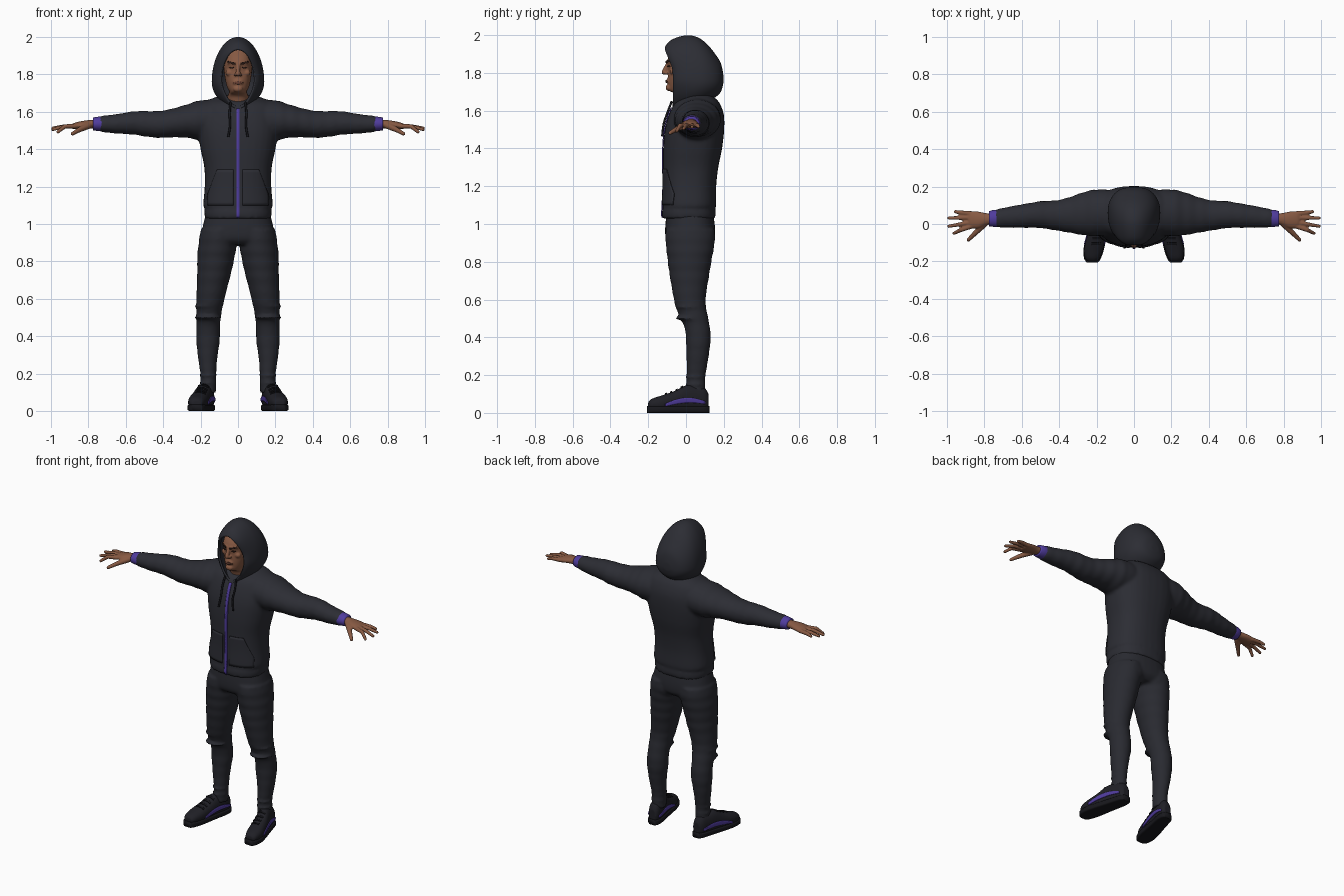
import bpy, bmesh, math
from mathutils import Vector, Matrix

cube = bpy.data.objects.get("Cube")
if cube:
    bpy.data.objects.remove(cube)


def material(name, *rgb):
    m = bpy.data.materials.new(name)
    m.use_nodes = True
    m.diffuse_color = (*rgb, 1)
    bsdf = m.node_tree.nodes["Principled BSDF"]
    bsdf.inputs["Base Color"].default_value = (*rgb, 1)
    bsdf.inputs["Roughness"].default_value = .8
    return m


CLOTH = material("charcoal cloth", .025, .026, .034)
DENIM = material("dark trouser cloth", .022, .023, .03)
BLACK = material("black rubber", .009, .009, .012)
SHOE = material("dark shoe fabric", .014, .014, .019)
PURPLE = material("purple trim", .08, .045, .34)
SKIN = material("brown skin", .24, .1, .055)
LIP = material("lip brown", .15, .055, .035)
BROW = material("dark brown hair", .03, .014, .01)


def spline(rows, steps=4):
    """Catmull-Rom interpolation of table rows."""
    out = []
    for i in range(len(rows) - 1):
        a, b, c, d = (Vector(rows[max(0, min(k, len(rows) - 1))]) for k in range(i - 1, i + 3))
        for s in range(steps):
            t = s / steps
            out.append(b + (c - a) * (t / 2) + (2 * a - 5 * b + 4 * c - d) * (t * t / 2)
                       + (3 * b - a - 3 * c + d) * (t ** 3 / 2))
    return out + [Vector(rows[-1])]


def loft(bm, rows, axis, power=2, side=1, fold=0, n=32):
    """Rows hold: place on axis, two centre coordinates, two radii."""
    rings = []
    for t, ca, cb, ra, rb in spline(rows):
        k = 1 + fold * math.sin(t * 90)
        ring = []
        for i in range(n):
            c, s = math.cos(math.tau * i / n), math.sin(math.tau * i / n)
            a = ca + ra * k * math.copysign(abs(c) ** (2 / power), c)
            b = cb + rb * k * math.copysign(abs(s) ** (2 / power), s)
            x, y, z = {"x": (t, a, b), "y": (a, t, b), "z": (a, b, t)}[axis]
            ring.append(bm.verts.new((x * side, y, z)))
        rings.append(ring)
    skin_rings(bm, rings)
    bm.faces.new(rings[0])
    bm.faces.new(rings[-1])


def skin_rings(bm, rings):
    n = len(rings[0])
    for r, q in zip(rings, rings[1:]):
        for i in range(n):
            bm.faces.new((r[i], r[(i + 1) % n], q[(i + 1) % n], q[i]))


def ball(bm, place, size):
    bmesh.ops.create_icosphere(bm, subdivisions=3, radius=1,
                               matrix=Matrix.Translation(place) @ Matrix.Diagonal((*size, 1)))


def beads(bm, p, q, r1, r2, count=14):
    for i in range(count + 1):
        r = r1 + (r2 - r1) * i / count
        ball(bm, Vector(p).lerp(Vector(q), i / count), (r, r, r))


def finish(bm, name, mat, voxel=0, relax=0):
    bmesh.ops.recalc_face_normals(bm, faces=bm.faces)
    me = bpy.data.meshes.new(name)
    bm.to_mesh(me)
    bm.free()
    me.materials.append(mat)
    for p in me.polygons:
        p.use_smooth = True
    ob = bpy.data.objects.new(name, me)
    bpy.context.collection.objects.link(ob)
    if voxel:
        m = ob.modifiers.new("blend", "REMESH")
        m.mode, m.voxel_size, m.use_smooth_shade = "VOXEL", voxel, True
    if relax:
        m = ob.modifiers.new("relax", "SMOOTH")
        m.iterations, m.factor = relax, .5
    return ob


def panel(name, mat, shape, target, axis, forward, mirror=True, nu=16, nv=4):
    """Thin plate draped on a target along one axis."""
    bm = bmesh.new()
    grid = [[bm.verts.new(shape(i / nu, j / nv)) for j in range(nv + 1)] for i in range(nu + 1)]
    for i in range(nu):
        for j in range(nv):
            bm.faces.new((grid[i][j], grid[i + 1][j], grid[i + 1][j + 1], grid[i][j + 1]))
    ob = finish(bm, name, mat)
    w = ob.modifiers.new("drape", "SHRINKWRAP")
    w.target, w.wrap_method, w.wrap_mode, w.offset = target, "PROJECT", "ABOVE_SURFACE", .003
    setattr(w, "use_project_" + axis, True)
    w.use_positive_direction, w.use_negative_direction = forward, not forward
    s = ob.modifiers.new("thickness", "SOLIDIFY")
    s.thickness, s.offset = .005, 0
    if mirror:
        ob.modifiers.new("both_sides", "MIRROR")
    return ob


# Jacket: torso and both sleeves blended together
bm = bmesh.new()
loft(bm, [(1.03, 0, .015, .178, .142), (1.07, 0, .015, .18, .142), (1.085, 0, .017, .175, .136),
          (1.1, 0, .018, .186, .142), (1.2, 0, .02, .178, .14), (1.3, 0, .025, .18, .146),
          (1.4, 0, .035, .2, .156), (1.5, 0, .045, .215, .157), (1.58, 0, .055, .21, .145),
          (1.64, 0, .06, .19, .118), (1.67, 0, .07, .14, .08), (1.69, 0, .07, .08, .05)], "z", 2.4)
for s in (1, -1):
    loft(bm, [(.1, .06, 1.56, .12, .105), (.2, .06, 1.555, .125, .106), (.27, .055, 1.55, .115, .09),
              (.35, .048, 1.54, .094, .077), (.42, .046, 1.532, .08, .072), (.5, .05, 1.536, .072, .068),
              (.56, .046, 1.54, .066, .062), (.65, .038, 1.535, .058, .052),
              (.72, .032, 1.535, .05, .044), (.745, .03, 1.535, .044, .038)], "x", side=s, fold=.018)
jacket = finish(bm, "jacket", CLOTH, .01, 4)

# Purple knitted cuffs
bm = bmesh.new()
for s in (1, -1):
    loft(bm, [(.715, .03, 1.535, .046, .04), (.75, .03, 1.535, .045, .038),
              (.775, .028, 1.535, .04, .034)], "x", side=s)
finish(bm, "cuffs", PURPLE)

# Zip and slanted front pockets
panel("zip", PURPLE, lambda u, v: (.018 * (v - .5), -.4, 1.035 + .58 * u), jacket, "y", True, False, 50)
panel("pockets", CLOTH, lambda u, v: (.025 + (.135 - .05 * max(0, v - .3) / .7) * u, -.4, 1.1 + .19 * v),
      jacket, "y", True, nv=12)

# Hood: egg-shaped sections from the face opening to the back
bm = bmesh.new()
rings = []
for y, w, top, low in spline([(-.072, .092, 1.935, 1.615), (-.05, .115, 1.975, 1.61), (0, .135, 2, 1.61),
                              (.06, .141, 1.99, 1.625), (.11, .135, 1.955, 1.645), (.155, .112, 1.9, 1.67),
                              (.185, .075, 1.85, 1.7), (.198, .025, 1.79, 1.745)]):
    ring = []
    for i in range(40):
        c, s = math.cos(math.tau * i / 40), math.sin(math.tau * i / 40)
        z = 1.76 + s * ((top - 1.76) if s > 0 else (1.76 - low))
        lean = max(0, min(1, (z - 1.82) / .1)) * max(0, min(1, -y / .072))
        pinch = 1 - .25 * max(0, -s) * max(0, min(1, (.05 - y) / .12))
        ring.append(bm.verts.new((w * c * pinch, y - .042 * lean, z)))
    rings.append(ring)
skin_rings(bm, rings)
bm.faces.new(rings[-1])
hood = finish(bm, "hood", CLOTH)
m = hood.modifiers.new("cloth_thickness", "SOLIDIFY")
m.thickness, m.offset = .014, -1
hood.modifiers.new("round", "SUBSURF").levels = 1

# Drawstrings
for s, label in ((1, "left"), (-1, "right")):
    cu = bpy.data.curves.new(label + "_drawstring", "CURVE")
    cu.dimensions, cu.bevel_depth, cu.bevel_resolution, cu.use_fill_caps = "3D", .006, 2, True
    sp = cu.splines.new("POLY")
    path = spline([(.04, -.075, 1.65), (.045, -.098, 1.59), (.042, -.118, 1.53), (.052, -.126, 1.465)])
    sp.points.add(len(path) - 1)
    for p, co in zip(sp.points, path):
        p.co = (co.x * s, co.y, co.z, 1)
    cu.materials.append(BLACK)
    bpy.context.collection.objects.link(bpy.data.objects.new(label + "_drawstring", cu))

# Head with nose, brow, cheeks and chin
bm = bmesh.new()
loft(bm, [(1.6, 0, .03, .055, .06), (1.68, 0, .02, .056, .065), (1.705, 0, -.02, .046, .068),
          (1.73, 0, -.018, .058, .076), (1.77, 0, -.013, .068, .083), (1.82, 0, -.005, .075, .089),
          (1.87, 0, .002, .077, .1), (1.92, 0, .02, .07, .085), (1.96, 0, .02, .04, .05)], "z", 2.2)
beads(bm, (0, -.096, 1.85), (0, -.117, 1.803), .01, .013)
ball(bm, (0, -.09, 1.722), (.026, .018, .018))
ball(bm, (0, -.092, 1.757), (.028, .012, .018))
for s in (1, -1):
    beads(bm, (.012 * s, -.097, 1.858), (.05 * s, -.078, 1.86), .009, .008)
    ball(bm, (.014 * s, -.105, 1.798), (.009, .011, .008))
    ball(bm, (.046 * s, -.07, 1.808), (.021, .017, .018))
head = finish(bm, "head", SKIN, .005, 3)
panel("eyebrows", BROW, lambda u, v: (.013 + .04 * u, -.4, 1.853 + .007 * u + .008 * v), head, "y", True)
panel("eyes", BROW, lambda u, v: (.018 + .026 * u, -.4, 1.836 + .008 * (v - .5) * math.sin(3.1 * u)),
      head, "y", True)
panel("lips", LIP, lambda u, v: (.05 * (u - .5), -.4, 1.755 + .014 * (v - .5) * math.sin(3.1 * u)),
      head, "y", True, False)

# Hands with spread fingers
bm = bmesh.new()
for s in (1, -1):
    loft(bm, [(.75, .028, 1.535, .03, .024), (.79, .026, 1.533, .032, .023), (.83, .022, 1.53, .044, .021),
              (.87, .023, 1.524, .046, .018), (.885, .023, 1.522, .038, .013)], "x", side=s)
    for y, tip in ((-.013, (.962, -.05, 1.492)), (.01, (.99, -.012, 1.505)),
                   (.034, (.989, .032, 1.513)), (.056, (.955, .066, 1.515))):
        mid = Vector((.925, (y + tip[1]) / 2, 1.522))
        beads(bm, (.87 * s, y, 1.523), (mid.x * s, mid.y, mid.z), .013, .0115)
        beads(bm, (mid.x * s, mid.y, mid.z), (tip[0] * s, *tip[1:]), .0115, .009)
    beads(bm, (.8 * s, 0, 1.525), (.845 * s, -.045, 1.505), .018, .014)
    beads(bm, (.845 * s, -.045, 1.505), (.885 * s, -.085, 1.482), .014, .01)
finish(bm, "hands", SKIN, .005, 2)

# Trousers: hips and both legs blended together
bm = bmesh.new()
loft(bm, [(.89, 0, .022, .17, .1), (.92, 0, .022, .2, .128), (.98, 0, .022, .19, .132),
          (1.07, 0, .02, .168, .122)], "z", 2.4)
for s in (1, -1):
    loft(bm, [(.97, .1, .022, .1, .132), (.9, .108, .022, .102, .13), (.83, .117, .02, .1, .12),
              (.75, .126, .018, .092, .108), (.6, .147, .02, .075, .084), (.52, .156, .037, .067, .077),
              (.45, .159, .06, .063, .067), (.38, .16, .065, .063, .065), (.28, .162, .06, .051, .057),
              (.18, .158, .052, .041, .049), (.1, .16, .052, .043, .051)], "z", side=s, fold=.015)
    ball(bm, (.09 * s, .075, .93), (.085, .08, .085))
    for k, z in enumerate((.15, .19, .5, .56)):
        ball(bm, (.16 * s, .05 - .03 * (k > 1), z), (.047 + .024 * (k > 1), .054 + .024 * (k > 1), .01))
finish(bm, "trousers", DENIM, .01, 3)

# Shoes: uppers, soles, side stripes and laces
bm, sole = bmesh.new(), bmesh.new()
last = [(-.2, .222, .04, .025, .018), (-.18, .222, .045, .04, .03), (-.13, .215, .05, .051, .042),
        (-.06, .2, .06, .049, .056), (0, .185, .073, .045, .073), (.06, .17, .072, .042, .07),
        (.1, .163, .068, .036, .063), (.12, .16, .06, .022, .04)]
for s in (1, -1):
    loft(bm, last, "y", 2.3, s)
    loft(sole, [(y * 1.03, x, .018, r + .004, .018) for y, x, z, r, h in last], "y", 5, s)
shoes = finish(bm, "shoe_uppers", SHOE, .006, 2)
finish(sole, "soles", BLACK)
for label, x, forward in (("outer_stripes", .4, False), ("inner_stripes", .01, True)):
    panel(label, PURPLE, lambda u, v: (x, -.11 + .21 * u, .04 + .022 * math.sin(2.6 * u)
          + .026 * (v - .3) * (.5 + .5 * math.sin(3.1 * u))), shoes, "x", forward)
for k in range(4):
    panel("lace", BLACK, lambda u, v: (.182 - .17 * (-.11 + .028 * k) + .05 * (u - .5),
          -.11 + .028 * k + .01 * v, .4), shoes, "z", False)
